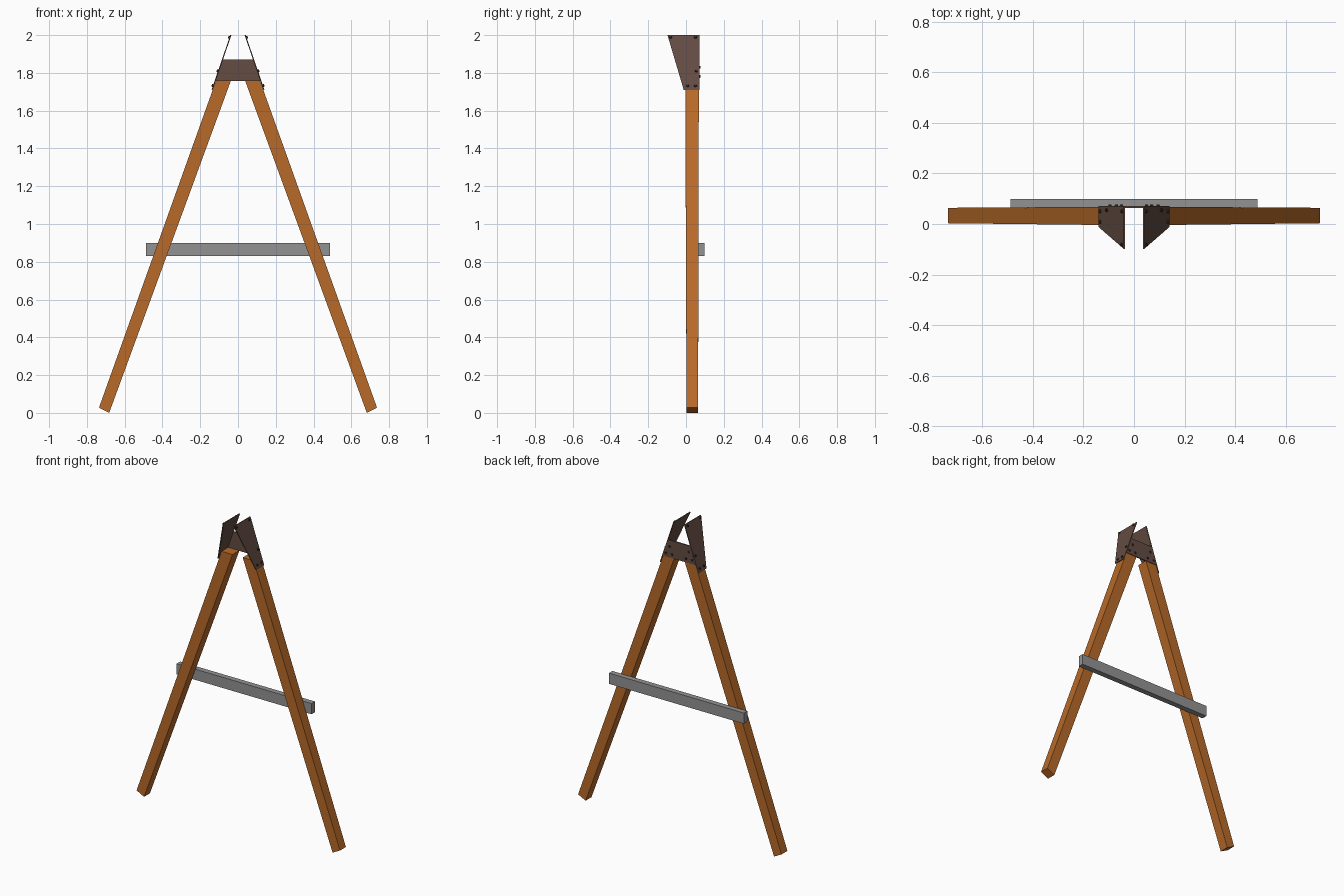
import bpy, bmesh, math
from mathutils import Vector

if "Cube" in bpy.data.objects:
    bpy.data.objects.remove(bpy.data.objects["Cube"])


def material(name, rgb):
    m = bpy.data.materials.new(name)
    m.diffuse_color = (*rgb, 1)
    m.use_nodes = True
    m.node_tree.nodes["Principled BSDF"].inputs["Base Color"].default_value = m.diffuse_color
    return m


WOOD = material("orange wood", (0.48, 0.145, 0.022))
PLATE = material("dark brown metal", (0.125, 0.072, 0.055))
BOLT = material("bolt metal", (0.04, 0.025, 0.02))
GRAY = material("gray bar", (0.29, 0.29, 0.29))


def finish(bm, name, mat):
    bmesh.ops.recalc_face_normals(bm, faces=bm.faces)
    me = bpy.data.meshes.new(name)
    bm.to_mesh(me)
    bm.free()
    me.materials.append(mat)
    ob = bpy.data.objects.new(name, me)
    bpy.context.collection.objects.link(ob)
    return ob


def loft(name, a, b, mat):
    """Solid between two matching outlines."""
    bm = bmesh.new()
    va = [bm.verts.new(p) for p in a]
    vb = [bm.verts.new(p) for p in b]
    bm.faces.new(va)
    bm.faces.new(vb[::-1])
    for i in range(len(a)):
        j = (i + 1) % len(a)
        bm.faces.new((va[i], va[j], vb[j], vb[i]))
    return finish(bm, name, mat)


def bolt(name, pos, normal, r=0.008, h=0.007):
    """Six-sided bolt head sitting on a plate."""
    bm = bmesh.new()
    bmesh.ops.create_cone(bm, cap_ends=True, segments=6, radius1=r, radius2=r * 0.8, depth=h)
    ob = finish(bm, name, BOLT)
    n = Vector(normal).normalized()
    ob.rotation_euler = n.to_track_quat('Z', 'Y').to_euler()
    ob.location = Vector(pos) + n * h / 2


# Sloping line of the side plates' inner face
Z0, Z1, X0, X1, T = 1.71, 2.0, 0.134, 0.035, 0.006
SLOPE = (X0 - X1) / (Z1 - Z0)


def plate_x(z):
    return X0 - SLOPE * (z - Z0)


for s, side in ((-1, "left"), (1, "right")):
    # Legs, slightly thicker at the top
    foot = [(s * 0.682, 0.003, 0), (s * 0.736, 0.003, 0.028),
            (s * 0.736, 0.064, 0.028), (s * 0.682, 0.064, 0)]
    head = [(s * 0.037, -0.004, 1.76), (s * 0.116, -0.004, 1.76),
            (s * 0.116, 0.068, 1.76), (s * 0.037, 0.068, 1.76)]
    loft(side + "_leg", foot, head, WOOD)

    # Flared side plates
    prof = [(-0.098, Z1), (0.071, Z1), (0.071, Z0), (-0.012, Z0)]
    loft(side + "_side_plate", [(s * plate_x(z), y, z) for y, z in prof],
         [(s * (plate_x(z) + T), y, z) for y, z in prof], PLATE)
    for y, z in ((0.008, 1.732), (0.05, 1.732), (0.055, 1.81), (-0.082, 1.988), (0.05, 1.988)):
        bolt(side + "_side_bolt", (s * (plate_x(z) + T), y, z), (s, 0, SLOPE))

    # Back plate bolts
    for x, z in ((0.095, 1.782), (0.05, 1.782), (0.07, 1.83)):
        bolt(side + "_back_bolt", (s * x, 0.072, z), (0, 1, 0), h=0.005)

# Back gusset plate
trap = [(-0.118, 1.758), (0.118, 1.758), (0.08, 1.872), (-0.08, 1.872)]
loft("back_plate", [(x, 0.064, z) for x, z in trap], [(x, 0.072, z) for x, z in trap], PLATE)

# Crossbar behind the legs
rect = [(0.063, 0.83), (0.099, 0.83), (0.099, 0.90), (0.063, 0.90)]
loft("crossbar", [(-0.488, y, z) for y, z in rect], [(0.488, y, z) for y, z in rect], GRAY)
